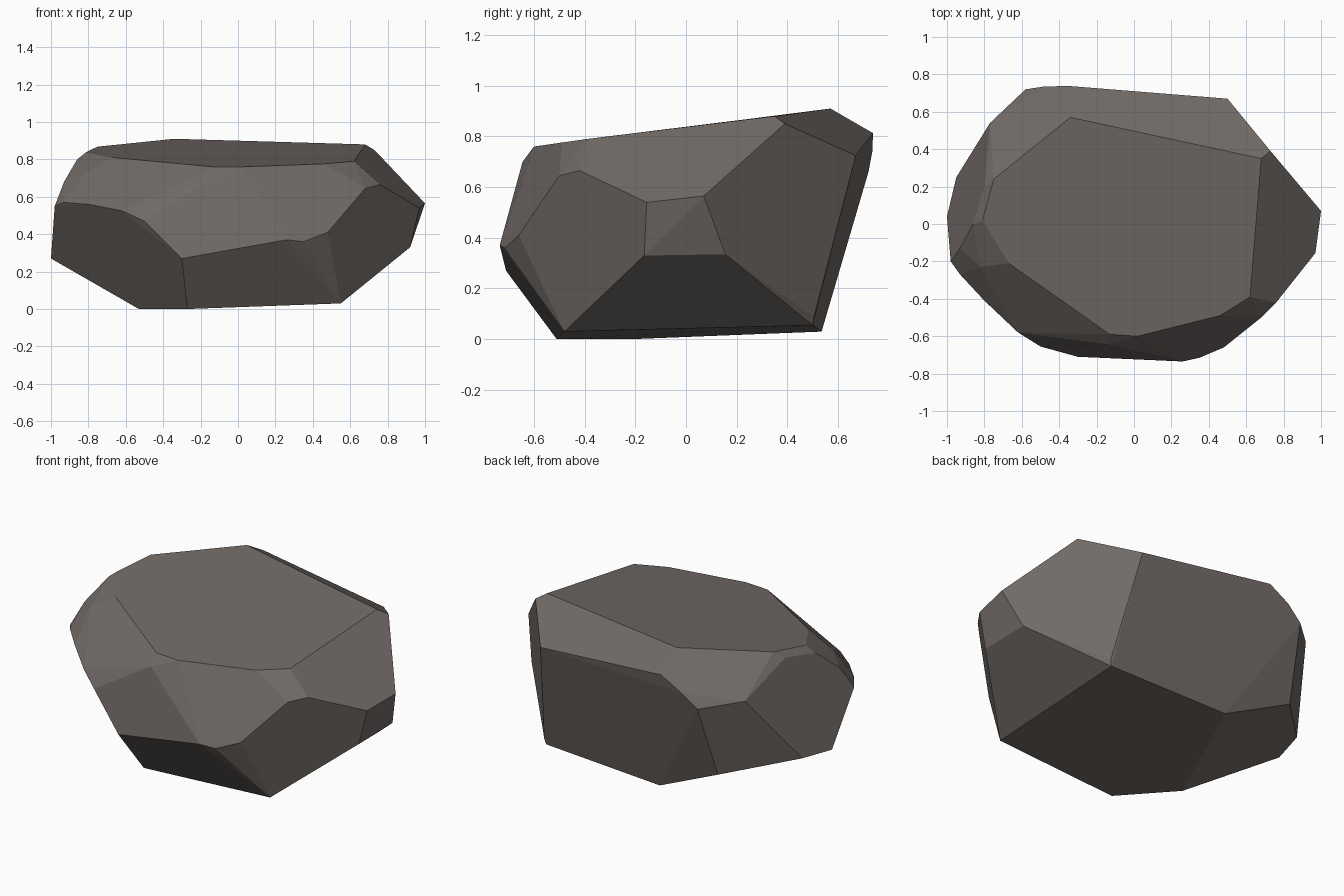
import bpy, bmesh, math

# Corner points of the boulder, grouped by the facet ring they belong to
TOP = [(-.34, .57, .91), (.68, .35, .88), (.62, -.39, .79), (.46, -.49, .776),
       (.02, -.60, .76), (-.13, -.59, .76), (-.67, -.21, .81), (-.81, .02, .84),
       (-.75, .24, .868)]
BACK = [(.73, .39, .85), (.50, .67, .725), (-.35, .738, .813), (-.48, .735, .74),
        (-.58, .72, .66), (-.62, .583, .225)]
LEFT = [(-.77, .54, .69), (-.95, .25, .285), (-1, .04, .27), (-.80, .20, .83),
        (-.86, 0, .80), (-.93, -.13, .68), (-.98, -.20, .55), (-.82, -.23, .72)]
FRONT = [(-.93, -.27, .57), (-.80, -.41, .56), (-.62, -.58, .525), (-.50, -.655, .47),
         (-.30, -.71, .27), (-.13, -.645, .70), (.26, -.735, .37), (.35, -.715, .36),
         (.48, -.66, .41), (.68, -.50, .645)]
RIGHT = [(.76, -.42, .665), (.97, -.155, .54), (1, .07, .565), (.92, .155, .335),
         (.92, -.165, .33), (.59, .505, .09)]
BOTTOM = [(.58, .50, .055), (.55, -.48, .03), (-.27, -.51, 0), (-.53, -.22, 0),
          (-.20, .535, .03)]

# Wrap the corners in a convex hull and merge nearly flat triangles into facets
bm = bmesh.new()
for ring in (TOP, BACK, LEFT, FRONT, RIGHT, BOTTOM):
    for co in ring:
        bm.verts.new(co)
bmesh.ops.convex_hull(bm, input=bm.verts[:])
bmesh.ops.delete(bm, geom=[v for v in bm.verts if not v.link_faces], context='VERTS')
bmesh.ops.dissolve_limit(bm, angle_limit=math.radians(4),
                         verts=bm.verts[:], edges=bm.edges[:])
bmesh.ops.recalc_face_normals(bm, faces=bm.faces[:])

# One flat-shaded rock in a single warm grey
mesh = bpy.data.meshes.new("boulder")
bm.to_mesh(mesh)
bm.free()
stone = bpy.data.materials.new("warm grey stone")
stone.diffuse_color = (.165, .145, .133, 1)
mesh.materials.append(stone)
boulder = bpy.data.objects.new("boulder", mesh)
bpy.context.collection.objects.link(boulder)
